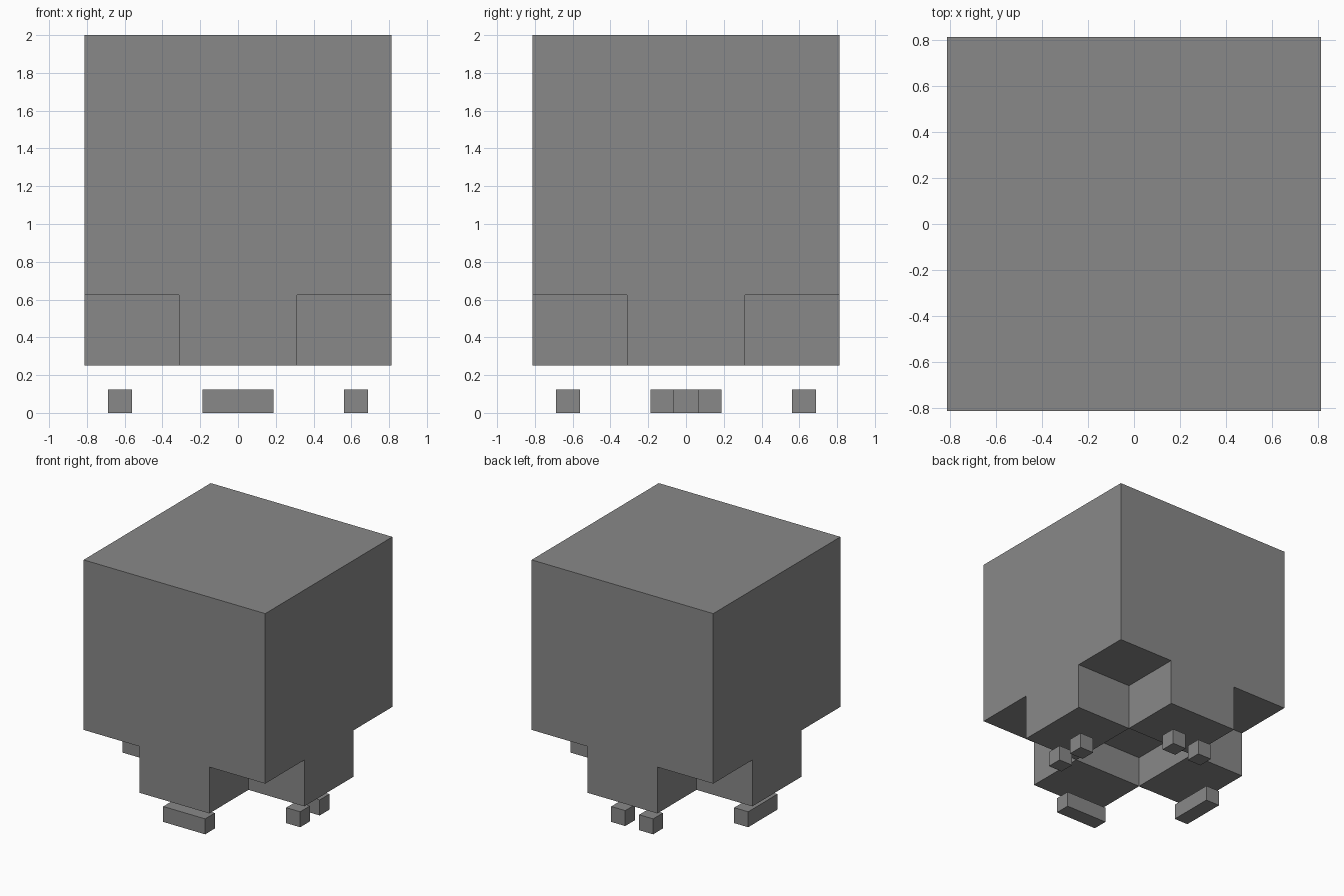
import bpy
import bmesh
from mathutils import Matrix, Vector

cube = bpy.data.objects.get("Cube")
if cube:
    bpy.data.objects.remove(cube, do_unlink=True)

U = 0.125          # block unit
HALF = 6.5 * U     # half width of the body
LEG = 2.5 * U      # half width of each leg

grey = bpy.data.materials.new("mid grey")
grey.use_nodes = True
grey.diffuse_color = (0.25, 0.25, 0.25, 1)
grey.node_tree.nodes["Principled BSDF"].inputs["Base Color"].default_value = (0.25, 0.25, 0.25, 1)


def finish(name, bm):
    mesh = bpy.data.meshes.new(name)
    bm.to_mesh(mesh)
    bm.free()
    mesh.materials.append(grey)
    obj = bpy.data.objects.new(name, mesh)
    bpy.context.scene.collection.objects.link(obj)
    return obj


def add_box(bm, centre, size):
    matrix = Matrix.Translation(centre) @ Matrix.Diagonal((*size, 1))
    bmesh.ops.create_cube(bm, size=1, matrix=matrix)


def pull_down(bm, faces, depth):
    result = bmesh.ops.extrude_face_region(bm, geom=faces)
    leftover = [f for f in faces if f.is_valid]
    if leftover:
        bmesh.ops.delete(bm, geom=leftover, context='FACES')
    verts = [g for g in result["geom"] if isinstance(g, bmesh.types.BMVert)]
    bmesh.ops.translate(bm, verts=verts, vec=(0, 0, -depth))
    bm.normal_update()
    return [g for g in result["geom"] if isinstance(g, bmesh.types.BMFace)]


# Body: a block cut into a three by three grid
bm = bmesh.new()
add_box(bm, (0, 0, 10.5 * U), (2 * HALF, 2 * HALF, 11 * U))
for axis in (Vector((1, 0, 0)), Vector((0, 1, 0))):
    for side in (-1, 1):
        geom = bm.verts[:] + bm.edges[:] + bm.faces[:]
        bmesh.ops.bisect_plane(bm, geom=geom, plane_co=axis * side * LEG, plane_no=axis)
bm.normal_update()

# Cross-shaped underside, then four legs around a hollow centre
cross = []
for f in bm.faces:
    c = f.calc_center_median()
    if f.normal.z < -0.5 and min(abs(c.x), abs(c.y)) < LEG:
        cross.append(f)
cross = pull_down(bm, cross, U)
legs = [f for f in cross if f.calc_center_median().xy.length > LEG]
pull_down(bm, legs, 2 * U)
finish("body", bm)

# Feet: long bars at the front and one side, pairs of cubes opposite
feet = {
    "front_foot": [((0, -5 * U), (3 * U, U))],
    "right_foot": [((-5 * U, 0), (U, 3 * U))],
    "back_foot": [((s * U, 5 * U), (U, U)) for s in (-1, 1)],
    "left_foot": [((5 * U, s * U), (U, U)) for s in (-1, 1)],
}
for name, blocks in feet.items():
    bm = bmesh.new()
    for (x, y), (w, d) in blocks:
        add_box(bm, (x, y, U / 2), (w, d, U))
    finish(name, bm)
